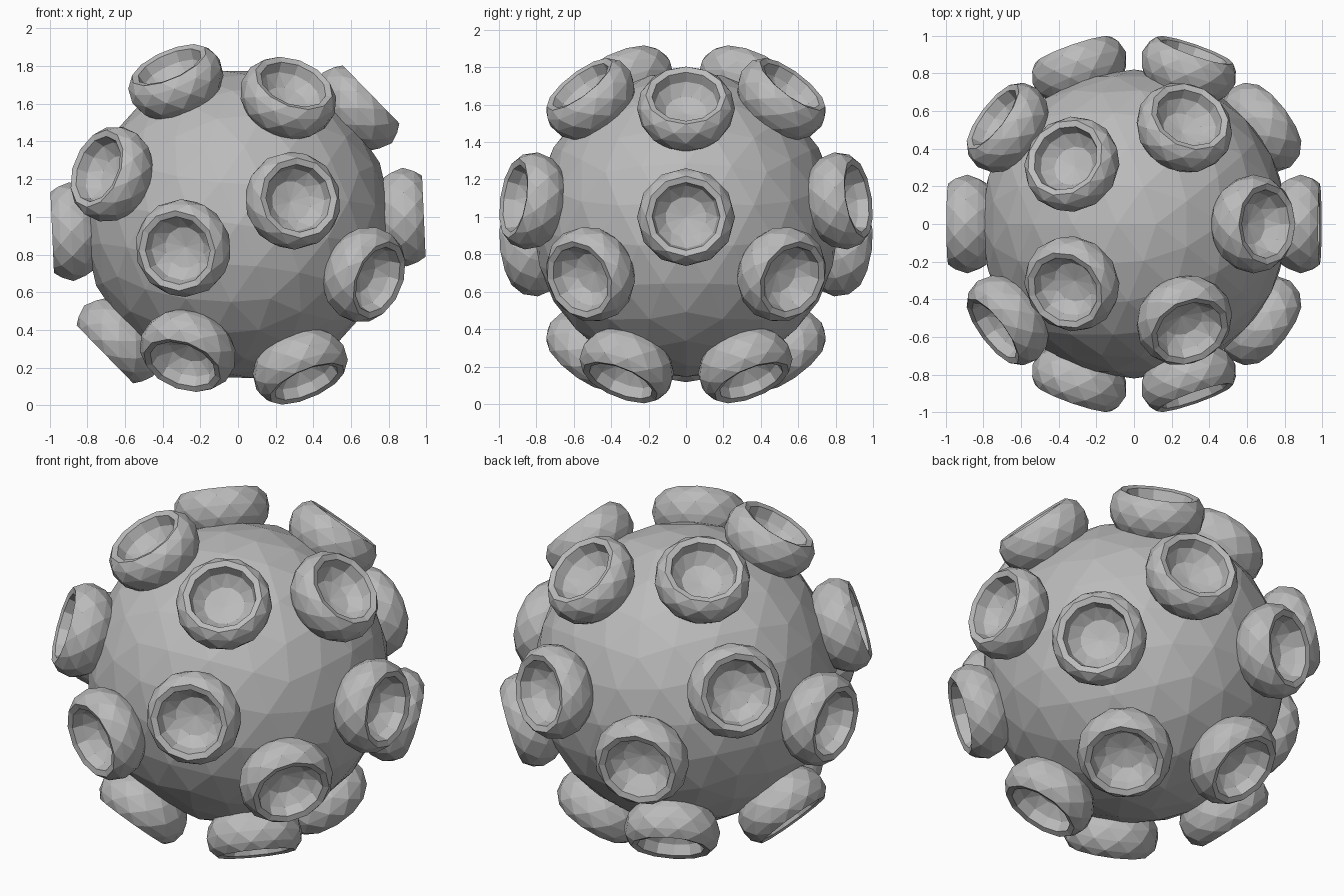
import bpy, bmesh, math
from mathutils import Matrix, Vector

if "Cube" in bpy.data.objects:
    bpy.data.objects.remove(bpy.data.objects["Cube"])

CENTRE = Vector((0, 0, 0.96))
# tilt shared by the ball and the layout of cups
TILT = Matrix.Rotation(math.radians(8.3), 4, 'Y') @ Matrix.Rotation(math.pi, 4, 'Z')

grey = bpy.data.materials.new("grey")
grey.diffuse_color = (0.5, 0.5, 0.5, 1)
grey.use_nodes = True
grey.node_tree.nodes["Principled BSDF"].inputs["Base Color"].default_value = grey.diffuse_color


def add_object(name, bm):
    bmesh.ops.recalc_face_normals(bm, faces=bm.faces)
    mesh = bpy.data.meshes.new(name)
    bm.to_mesh(mesh)
    bm.free()
    mesh.materials.append(grey)
    ob = bpy.data.objects.new(name, mesh)
    ob.location = CENTRE
    bpy.context.collection.objects.link(ob)


# Faceted ball
bm = bmesh.new()
bmesh.ops.create_icosphere(bm, subdivisions=3, radius=0.82, matrix=TILT)
add_object("ball", bm)

# One cup points out of each of the twenty faces of an icosahedron
bm = bmesh.new()
bmesh.ops.create_icosphere(bm, subdivisions=1, radius=1, matrix=TILT)
directions = [f.calc_center_median().normalized() for f in bm.faces]
bm.free()

# Cup profile (radius, distance from ball centre): outer wall, rim, hollow
PROFILE = [(0.20, 0.76), (0.245, 0.82), (0.262, 0.885), (0.25, 0.945),
           (0.215, 0.987), (0.182, 0.978), (0.168, 0.92), (0.11, 0.865)]
RIM = 4
SIDES = 12


def add_cup(name, direction):
    bm = bmesh.new()
    turn = direction.to_track_quat('Z', 'Y').to_matrix()
    rings, offset = [], 0
    for i, (r, h) in enumerate(PROFILE):
        # half-step offsets give the outer wall and hollow triangular facets
        offset = 0.5 * (i % 2) if i < RIM else 0.5 * (i == len(PROFILE) - 1)
        ring = []
        for k in range(SIDES):
            a = math.tau * (k + offset) / SIDES
            ring.append(bm.verts.new(turn @ Vector((r * math.cos(a), r * math.sin(a), h))))
        rings.append((ring, offset))
    for (lo, o1), (hi, o2) in zip(rings, rings[1:]):
        for k in range(SIDES):
            n = (k + 1) % SIDES
            if o1 == o2:
                bm.faces.new((lo[k], lo[n], hi[n], hi[k]))
            elif o2 > o1:
                bm.faces.new((lo[k], lo[n], hi[k]))
                bm.faces.new((lo[n], hi[n], hi[k]))
            else:
                bm.faces.new((lo[k], hi[n], hi[k]))
                bm.faces.new((lo[k], lo[n], hi[n]))
    # floor of the hollow and hidden base
    floor = bm.verts.new(turn @ Vector((0, 0, 0.845)))
    last = rings[-1][0]
    for k in range(SIDES):
        bm.faces.new((last[k], last[(k + 1) % SIDES], floor))
    bm.faces.new(rings[0][0][::-1])
    add_object(name, bm)


for i, d in enumerate(directions):
    add_cup(f"cup_{i + 1:02d}", d)
